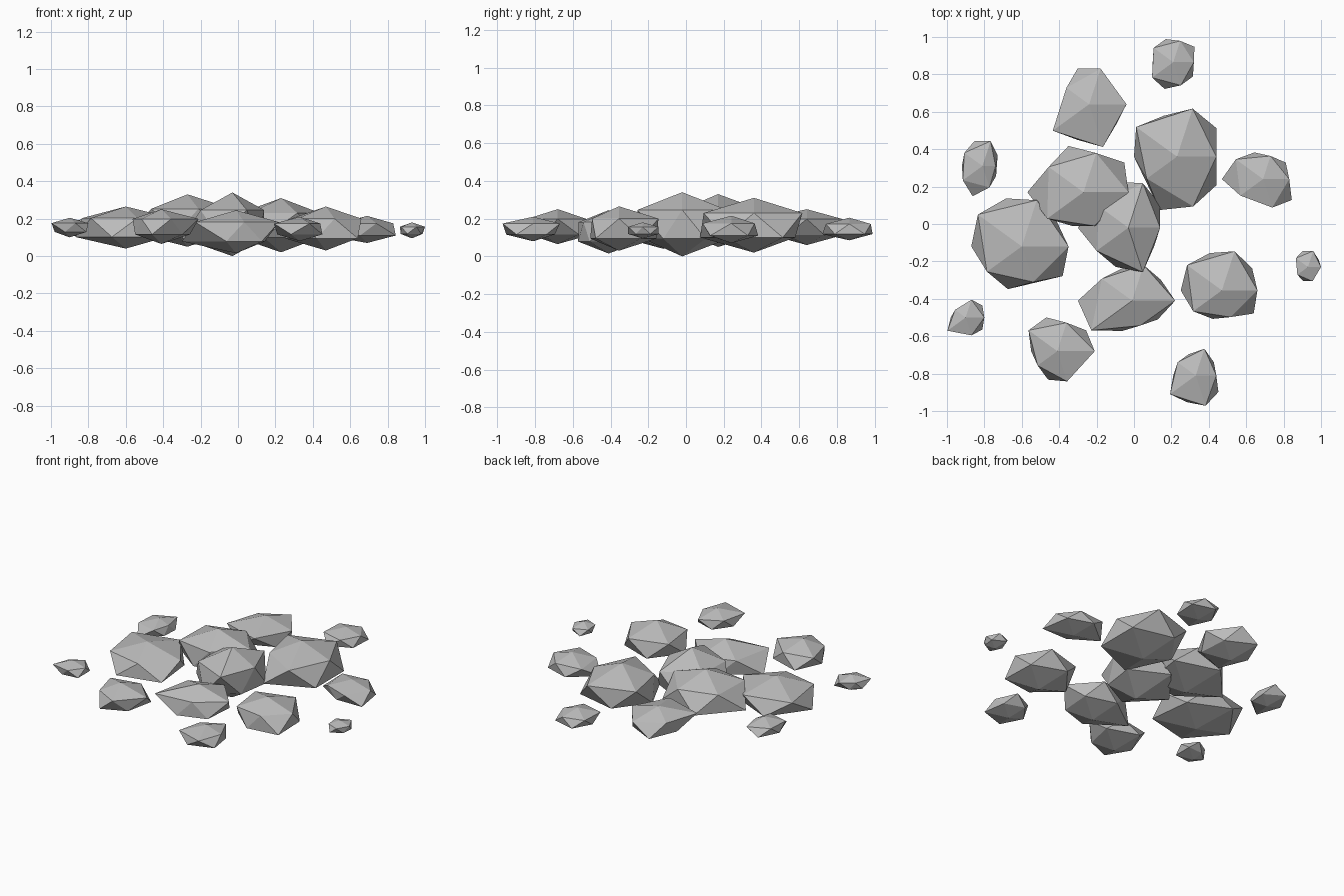
import bpy, bmesh, math

stone = bpy.data.materials.new("grey_stone")
stone.diffuse_color = (0.5, 0.5, 0.5, 1)


def rock(name, x, y, bottom, top, radii):
    """Flattened 20-sided icosphere; its two rings get uneven radii (in hundredths),
    one every 36 degrees counter-clockwise from +x."""
    bm = bmesh.new()
    bmesh.ops.create_icosphere(bm, subdivisions=1, radius=1)
    for v in bm.verts:
        if abs(v.co.z) < 0.9:
            a = math.atan2(v.co.y, v.co.x)
            r = radii[round(math.degrees(a) / 36) % 10] / 100
            v.co.x, v.co.y = r * math.cos(a), r * math.sin(a)
        v.co.z = (top - bottom) / 2 * v.co.z
    mesh = bpy.data.meshes.new(name)
    bm.to_mesh(mesh)
    bm.free()
    mesh.materials.append(stone)
    ob = bpy.data.objects.new(name, mesh)
    ob.location = (x, y, (top + bottom) / 2)
    bpy.context.collection.objects.link(ob)


# Large rocks in the middle
rock("centre_rock", -0.03, -0.02, 0.00, 0.34, (17, 21, 25, 26, 20, 27, 21, 22, 25, 17))
rock("north_east_rock", 0.23, 0.36, 0.02, 0.31, (21, 26, 27, 23, 27, 23, 20, 30, 28, 26))
rock("north_west_rock", -0.27, 0.17, 0.05, 0.33, (24, 27, 22, 26, 23, 30, 24, 19, 19, 22))
rock("west_rock", -0.60, -0.12, 0.04, 0.265, (25, 23, 26, 27, 29, 27, 23, 24, 20, 27))
rock("south_rock", -0.01, -0.41, 0.015, 0.245, (23, 19, 20, 18, 20, 29, 27, 17, 14, 17))
rock("south_east_rock", 0.47, -0.355, 0.03, 0.265, (19, 20, 22, 21, 23, 22, 19, 16, 15, 21))

# Medium rocks around them
rock("far_north_west_rock", -0.24, 0.64, 0.06, 0.25, (20, 16, 20, 20, 15, 14, 24, 20, 24, 18))
rock("far_south_west_rock", -0.41, -0.68, 0.065, 0.25, (20, 19, 16, 19, 19, 14, 13, 16, 17, 14))
rock("far_east_rock", 0.69, 0.24, 0.07, 0.215, (14, 15, 13, 15, 18, 22, 15, 12, 16, 19))
rock("far_south_rock", 0.33, -0.81, 0.08, 0.21, (11, 12, 15, 12, 12, 12, 17, 15, 17, 15))
rock("far_north_rock", 0.21, 0.865, 0.085, 0.205, (11, 14, 12, 13, 13, 11, 14, 15, 13, 13))

# Small stray pebbles
rock("west_pebble", -0.81, 0.31, 0.09, 0.205, (7, 10, 14, 14, 12, 11, 13, 17, 12, 9))
rock("south_west_pebble", -0.90, -0.50, 0.10, 0.205, (10, 11, 10, 6, 7, 8, 12, 8, 10, 11))
rock("east_pebble", 0.93, -0.23, 0.095, 0.18, (7, 7, 9, 9, 8, 6, 7, 8, 8, 6))
